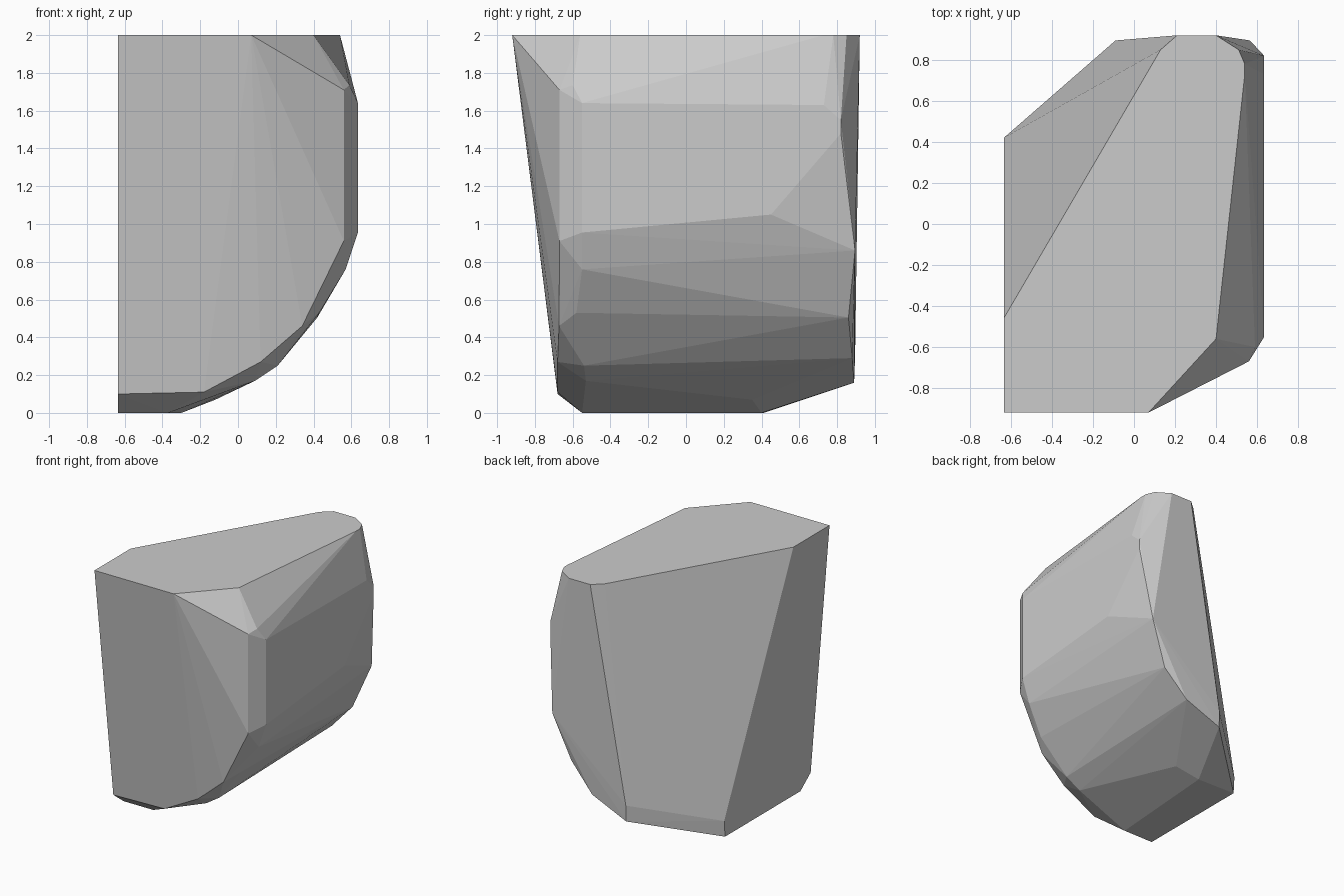
import bpy, bmesh

if "Cube" in bpy.data.objects:
    bpy.data.objects.remove(bpy.data.objects["Cube"])

L = -0.635   # flat left side
R = 0.635    # flat right side

# corner points of the chipped stone block, grouped by region
top_rim = [(L, -.92, 2), (.07, -.92, 2), (.40, -.56, 2), (.54, .73, 2), (.54, .78, 2),
           (.51, .85, 2), (.40, .92, 2), (.21, .92, 2), (.13, .85, 2), (L, -.46, 2)]
front_rim = [(L, -.68, .10), (-.18, -.68, .11), (.12, -.68, .27), (.34, -.672, .46),
             (.56, -.67, .91), (.56, -.67, 1.71), (.59, -.60, 1.735)]
right_side = [(R, -.55, 1.64), (R, -.55, .955), (R, .45, 1.05), (R, .82, 1.48),
              (R, .82, 1.55), (R, .73, 1.63)]
right_curve = [(.57, -.55, .76), (.43, -.58, .53), (.21, -.54, .25), (.09, -.53, .17),
               (-.12, .35, .07), (.42, .86, .505), (.22, .88, .29), (.565, .895, .86)]
base = [(L, -.55, 0), (-.37, -.55, 0), (-.30, .40, 0), (L, .41, 0)]
back_edge = [(L, .42, .13), (-.09, .895, .29), (-.09, .89, .16)]

# wrap the corners in one convex faceted body
bm = bmesh.new()
for p in top_rim + front_rim + right_side + right_curve + base + back_edge:
    bm.verts.new(p)
hull = bmesh.ops.convex_hull(bm, input=bm.verts[:])
loose = {v for v in hull["geom_interior"] + hull["geom_unused"]
         if isinstance(v, bmesh.types.BMVert)}
bmesh.ops.delete(bm, geom=list(loose), context='VERTS')
# merge nearly flat triangles into clean facets
bmesh.ops.dissolve_limit(bm, angle_limit=0.02, verts=bm.verts[:], edges=bm.edges[:])
bmesh.ops.recalc_face_normals(bm, faces=bm.faces[:])

mesh = bpy.data.meshes.new("stone_block")
bm.to_mesh(mesh)
bm.free()
block = bpy.data.objects.new("stone_block", mesh)
bpy.context.collection.objects.link(block)

# single stone colour
stone = bpy.data.materials.new("stone_grey")
stone.diffuse_color = (0.6, 0.6, 0.6, 1)
stone.use_nodes = True
stone.node_tree.nodes["Principled BSDF"].inputs["Base Color"].default_value = stone.diffuse_color
mesh.materials.append(stone)
